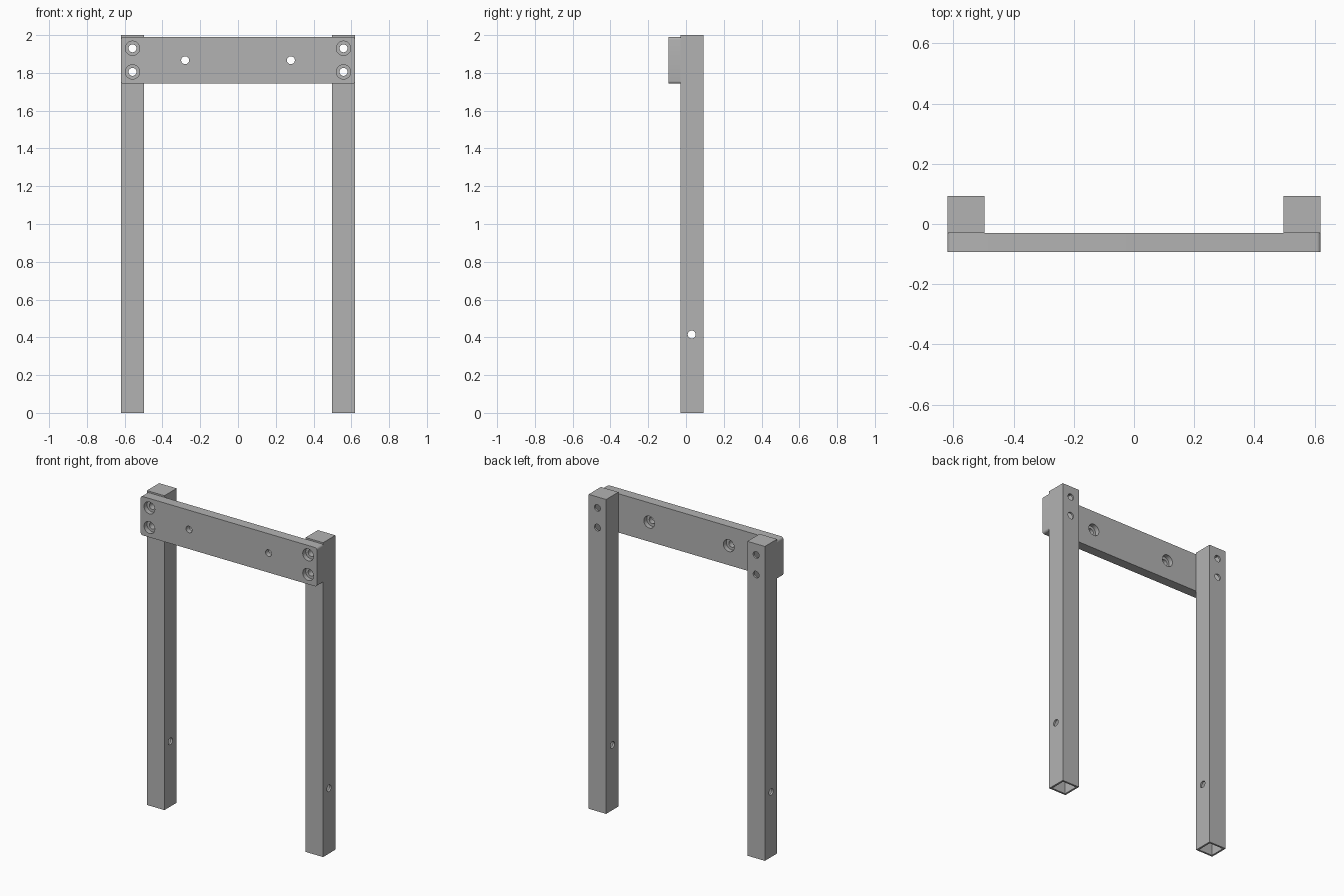
import bpy, bmesh
from mathutils import Matrix, Vector

if "Cube" in bpy.data.objects:
    bpy.data.objects.remove(bpy.data.objects["Cube"])

grey = bpy.data.materials.new("plain grey")
grey.use_nodes = True
colour = (0.45, 0.45, 0.45, 1)
grey.diffuse_color = colour
grey.node_tree.nodes["Principled BSDF"].inputs["Base Color"].default_value = colour

W, LEG, WALL = 0.62, 0.123, 0.012       # half width, tube size, tube wall
FRONT, JOIN, BACK = -0.093, -0.03, 0.093
SCREW_X, SCREW_ZS = W - LEG / 2, (1.93, 1.805)
BOLT_X, BOLT_Z = 0.28, 1.867
HOLE, BORE, DEPTH = 0.021, 0.038, 0.03


def make_object(name, bm):
    mesh = bpy.data.meshes.new(name)
    bm.to_mesh(mesh)
    bm.free()
    mesh.materials.append(grey)
    ob = bpy.data.objects.new(name, mesh)
    bpy.context.collection.objects.link(ob)
    return ob


def box(name, lo, hi):
    lo, hi = Vector(lo), Vector(hi)
    bm = bmesh.new()
    bmesh.ops.create_cube(bm, size=1, matrix=Matrix.Translation((lo + hi) / 2)
                          @ Matrix.Diagonal((*(hi - lo), 1)))
    return make_object(name, bm)


def rod(axis, start, end, radius):
    """Cylinder cutter between two points along one axis."""
    start, end = Vector(start), Vector(end)
    bm = bmesh.new()
    turn = Matrix.Rotation(1.5707963, 4, "Y" if axis == "X" else "X")
    bmesh.ops.create_cone(bm, cap_ends=True, segments=32, radius1=radius, radius2=radius,
                          depth=(end - start).length,
                          matrix=Matrix.Translation((start + end) / 2) @ turn)
    return make_object("hole_cutter", bm)


def cut(ob, cutters):
    """Subtract the cutters, bake the result and discard them."""
    for c in cutters:
        c.hide_render = True
        mod = ob.modifiers.new("cut", "BOOLEAN")
        mod.operation, mod.solver, mod.object = "DIFFERENCE", "EXACT", c
    bpy.context.view_layer.update()
    ob.select_set(True)
    bpy.context.view_layer.objects.active = ob
    for mod in list(ob.modifiers):
        bpy.ops.object.modifier_apply(modifier=mod.name)
    for c in cutters:
        bpy.data.objects.remove(c)
    bpy.ops.object.select_all(action="DESELECT")
    ob.select_set(True)
    bpy.ops.object.shade_smooth_by_angle(angle=0.5)


bpy.ops.object.select_all(action="DESELECT")

# Hollow square legs, open below and capped on top
for side, name in ((1, "left_leg"), (-1, "right_leg")):
    x, h = side * SCREW_X, LEG / 2
    leg = box(name, (x - h, JOIN, 0), (x + h, BACK, 2))
    i = h - WALL
    cutters = [box("tube_cutter", (x - i, JOIN + WALL, -0.1), (x + i, BACK - WALL, 2 - WALL))]
    cutters += [rod("Y", (x, JOIN - 0.1, z), (x, BACK + 0.1, z), HOLE) for z in SCREW_ZS]
    cutters.append(rod("X", (x - 0.2, 0.03, 0.415), (x + 0.2, 0.03, 0.415), HOLE))
    cut(leg, cutters)

# Crossbar with rounded corners
bar = box("crossbar", (-W, FRONT, 1.743), (W, JOIN, 1.99))
bm = bmesh.new()
bm.from_mesh(bar.data)
corners = [e for e in bm.edges if abs(e.verts[0].co.y - e.verts[1].co.y) > 0.01]
bmesh.ops.bevel(bm, geom=corners, offset=0.014, segments=5, profile=0.5, affect="EDGES")
bm.to_mesh(bar.data)
bm.free()

# Screw holes recessed in front, bolt holes recessed behind
cutters = []
for side in (1, -1):
    for x, z, face, inner in [(SCREW_X, z, FRONT, 1) for z in SCREW_ZS] + [(BOLT_X, BOLT_Z, JOIN, -1)]:
        x *= side
        cutters.append(rod("Y", (x, FRONT - 0.1, z), (x, JOIN + 0.1, z), HOLE))
        cutters.append(rod("Y", (x, face - inner * 0.05, z), (x, face + inner * DEPTH, z), BORE))
cut(bar, cutters)
